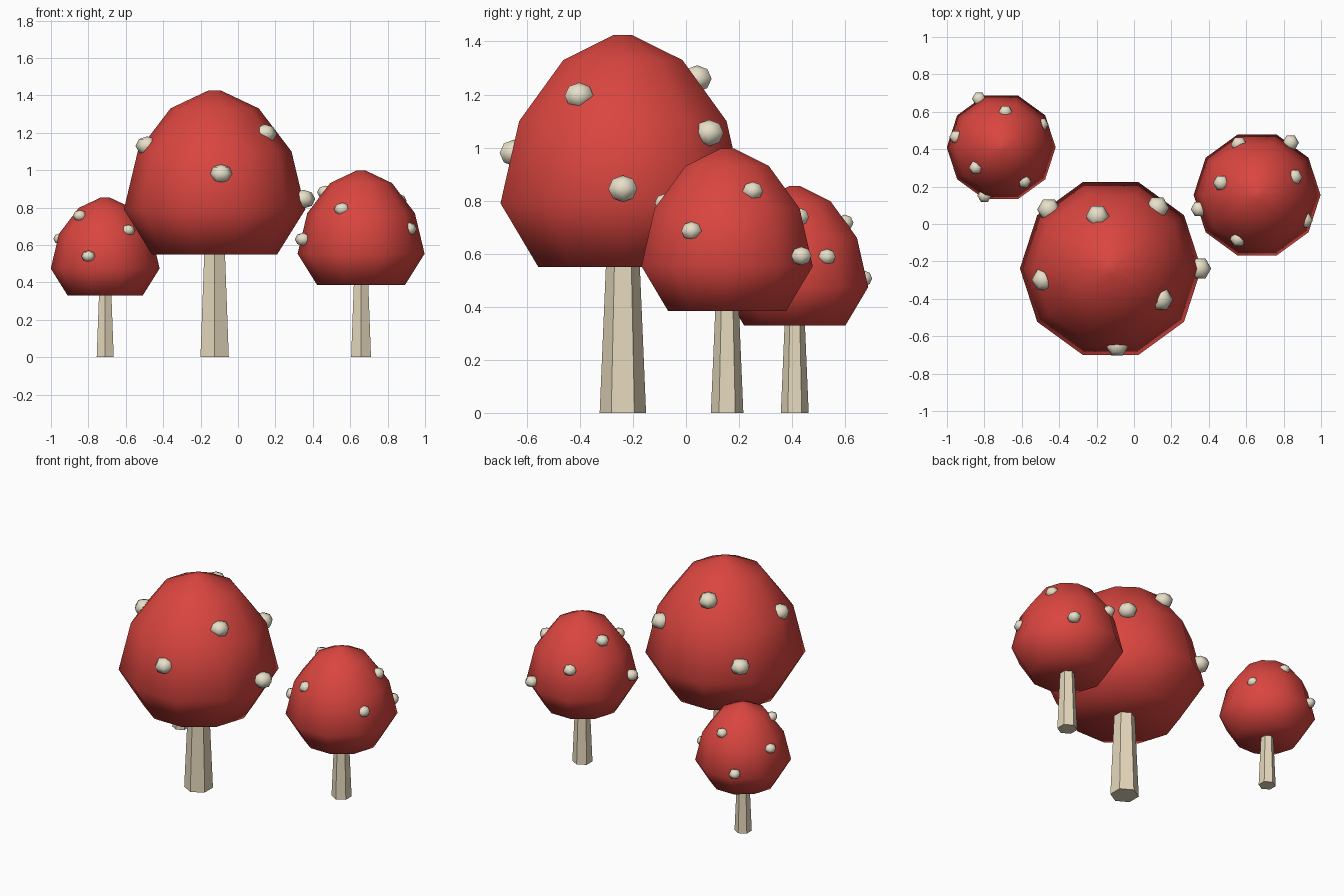
import bpy, bmesh
from math import sin, cos, tau
from mathutils import Matrix, Vector

if "Cube" in bpy.data.objects:
    bpy.data.objects.remove(bpy.data.objects["Cube"])


def material(name, rgb):
    m = bpy.data.materials.new(name)
    m.diffuse_color = (*rgb, 1)
    m.use_nodes = True
    m.node_tree.nodes["Principled BSDF"].inputs["Base Color"].default_value = m.diffuse_color
    return m


RED = material("cap_red", (0.70, 0.06, 0.05))
CREAM = material("stem_cream", (0.78, 0.69, 0.50))
PALE = material("spot_pale", (0.80, 0.74, 0.58))

# Full-size profiles as (radius, height), and spots as (x, y, z) from the stem axis
CAP = [(0.335, 0.55), (0.485, 0.79), (0.411, 1.10), (0.236, 1.33), (0.035, 1.425)]
STEM = [(0.0875, 0.0), (0.062, 0.60)]
SPOTS = [(0.475, 0.0, 0.845), (0.035, -0.41, 0.98), (0.27, -0.165, 1.195),
         (-0.36, -0.06, 1.13), (-0.33, 0.315, 0.90), (-0.07, 0.28, 1.26),
         (0.25, 0.325, 1.055)]


def finish(bm, name, mat, loc, scale, smooth):
    bmesh.ops.recalc_face_normals(bm, faces=bm.faces)
    for f in bm.faces:
        f.smooth = smooth
    me = bpy.data.meshes.new(name)
    bm.to_mesh(me)
    bm.free()
    me.materials.append(mat)
    ob = bpy.data.objects.new(name, me)
    ob.location = loc
    ob.scale = (scale,) * 3
    bpy.context.collection.objects.link(ob)


def lathe(profile, sides, start):
    """Closed turned solid with flat end faces."""
    bm = bmesh.new()
    rings = [[bm.verts.new((r * cos(start + tau * i / sides),
                            r * sin(start + tau * i / sides), z))
              for i in range(sides)] for r, z in profile]
    for a, b in zip(rings, rings[1:]):
        for i in range(sides):
            j = (i + 1) % sides
            bm.faces.new((a[i], a[j], b[j], b[i]))
    bm.faces.new(rings[0][::-1])
    bm.faces.new(rings[-1])
    return bm


def mushroom(tag, x, y, scale, turn):
    loc = (x, y, 0)
    finish(lathe(STEM, 6, tau / 4), tag + "_stem", CREAM, loc, scale, False)
    finish(lathe(CAP, 10, 0), tag + "_cap", RED, loc, scale, True)
    # Spots: flattened low-poly balls, the pattern turned on each mushroom
    bm = bmesh.new()
    rot = Matrix.Rotation(turn, 4, 'Z')
    for p in SPOTS:
        place = Matrix.Translation(rot @ Vector(p)) @ Matrix.Diagonal((1, 1, 0.8, 1))
        bmesh.ops.create_uvsphere(bm, u_segments=6, v_segments=4, radius=0.063,
                                  matrix=place @ Matrix.Rotation(tau / 4, 4, 'Z'))
    finish(bm, tag + "_spots", PALE, loc, scale, True)


mushroom("large", -0.125, -0.238, 1.0, 0.0)
mushroom("medium", 0.658, 0.155, 0.7, 1.0)
mushroom("small", -0.71, 0.41, 0.6, 2.0)
